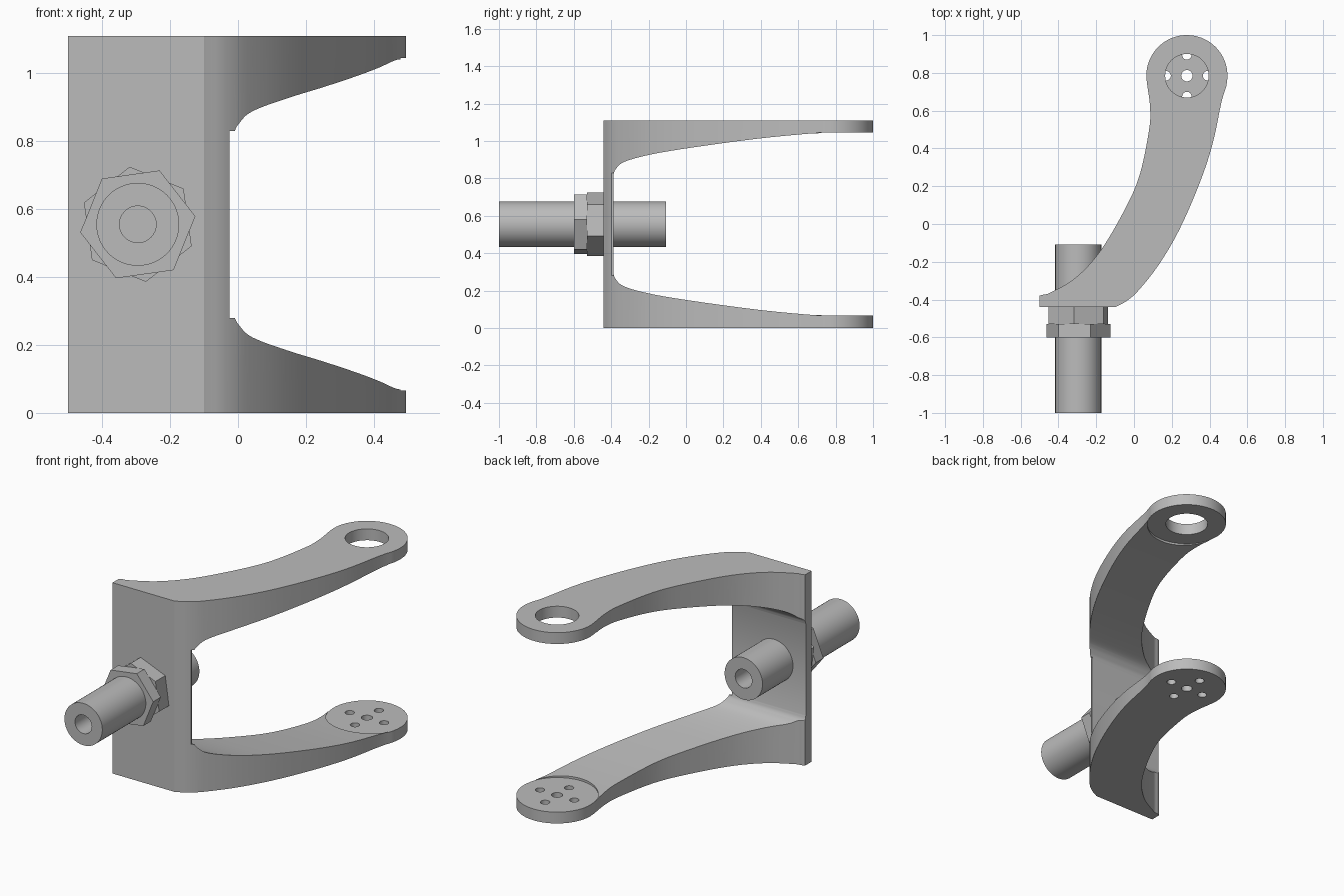
import bpy, bmesh, math
from mathutils import Vector, Matrix

if "Cube" in bpy.data.objects:
    bpy.data.objects.remove(bpy.data.objects["Cube"])

GREY = (0.5, 0.5, 0.5, 1)
metal = bpy.data.materials.new("plain grey metal")
metal.use_nodes = True
metal.diffuse_color = GREY
metal.node_tree.nodes["Principled BSDF"].inputs["Base Color"].default_value = GREY

HEIGHT = 1.11
PIVOT = Vector((0.28, 0.785))
END_R = 0.215
AXIS_X, AXIS_Z = -0.295, HEIGHT / 2


def make(name, bm):
    bmesh.ops.recalc_face_normals(bm, faces=bm.faces)
    mesh = bpy.data.meshes.new(name)
    bm.to_mesh(mesh)
    bm.free()
    mesh.materials.append(metal)
    obj = bpy.data.objects.new(name, mesh)
    bpy.context.collection.objects.link(obj)
    return obj


def prism(name, points, offset):
    """Extrude a closed loop of 3D points along offset."""
    bm = bmesh.new()
    face = bm.faces.new([bm.verts.new(p) for p in points])
    grown = bmesh.ops.extrude_face_region(bm, geom=[face])
    verts = [g for g in grown["geom"] if isinstance(g, bmesh.types.BMVert)]
    bmesh.ops.translate(bm, verts=verts, vec=offset)
    return make(name, bm)


def ring(cx, cy, r, sides, start=0.0):
    step = math.tau / sides
    return [(cx + r * math.cos(start + i * step), cy + r * math.sin(start + i * step))
            for i in range(sides)]


def smooth_path(pts, steps=6):
    """Catmull-Rom curve through 2D points."""
    p = [Vector(q) for q in pts]
    p = [2 * p[0] - p[1]] + p + [2 * p[-1] - p[-2]]
    out = []
    for a, b, c, d in zip(p, p[1:], p[2:], p[3:]):
        for i in range(steps):
            t = i / steps
            out.append(0.5 * (2 * b + (c - a) * t + (2 * a - 5 * b + 4 * c - d) * t * t
                              + (3 * b - a - 3 * c + d) * t ** 3))
    return out + [p[-2]]


def cut(obj, cutter):
    cutter.hide_render = True
    mod = obj.modifiers.new("cut", 'BOOLEAN')
    mod.operation, mod.solver, mod.object = 'DIFFERENCE', 'EXACT', cutter
    bpy.context.view_layer.objects.active = obj
    bpy.ops.object.modifier_apply(modifier=mod.name)
    bpy.data.objects.remove(cutter)


def upright(name, cx, cy, r, z0, z1, sides=32):
    return prism(name, [(x, y, z0) for x, y in ring(cx, cy, r, sides)], (0, 0, z1 - z0))


def along_y(name, r, y0, y1, sides, start=0.0):
    pts = [(x, y0, z) for x, z in ring(AXIS_X, AXIS_Z, r, sides, start)]
    return prism(name, pts, (0, y1 - y0, 0))


def shade(obj):
    bpy.ops.object.select_all(action='DESELECT')
    obj.select_set(True)
    bpy.context.view_layer.objects.active = obj
    bpy.ops.object.shade_smooth_by_angle(angle=math.radians(25))


# Bracket plan outline: outer sweep, rounded end, inner sweep
outer = smooth_path([(-0.1, -0.44), (-0.035, -0.405), (0.03, -0.345), (0.135, -0.21),
                     (0.24, -0.03), (0.345, 0.21), (0.415, 0.42), (0.462, 0.64), (0.489, 0.73)])
inner = smooth_path([(0.068, 0.75), (0.085, 0.62), (0.08, 0.5), (0.03, 0.26), (-0.05, 0.075),
                     (-0.18, -0.145), (-0.31, -0.285), (-0.44, -0.362), (-0.485, -0.375)])
a0, a1 = math.radians(-10), math.radians(186)
tip = [PIVOT + END_R * Vector((math.cos(a), math.sin(a)))
       for a in (a0 + (a1 - a0) * i / 32 for i in range(1, 32))]
plan = [Vector((-0.5, -0.44))] + outer + tip + inner + [Vector((-0.5, -0.38))]
bracket = prism("fork_bracket", [(p.x, p.y, 0) for p in plan], (0, 0, HEIGHT))

# Opening between the two arms, mirrored about mid height
low = smooth_path([(-0.388, 0.29), (-0.375, 0.26), (-0.33, 0.222), (-0.2, 0.185), (0, 0.15),
                   (0.34, 0.103), (0.6, 0.076), (0.75, 0.068), (1.1, 0.068)])
high = [Vector((p.x, HEIGHT - p.y)) for p in reversed(low)]
cut(bracket, prism("opening", [(-1, p.x, p.y) for p in low + high], (2, 0, 0)))

# Eased edge of the back plate
edge = [(-0.025, -0.37), (-0.025, -0.398), (-0.034, -0.45), (0.1, -0.45), (0.1, -0.37)]
cut(bracket, prism("edge_ease", [(x, y, 0.28) for x, y in edge], (0, 0, HEIGHT - 0.56)))

# Spot faces, bearing hole and bolt holes
cut(bracket, upright("spot_face", *PIVOT, END_R + 0.002, 0.066, HEIGHT - 0.066, 64))
cut(bracket, upright("bearing_hole", *PIVOT, 0.115, 0.6, 1.3, 48))
cut(bracket, upright("centre_hole", *PIVOT, 0.03, -0.2, 0.4))
for x, y in ring(*PIVOT, 0.11, 4):
    cut(bracket, upright("bolt_hole", x, y, 0.025, -0.2, 0.4, 24))
shade(bracket)

# Hollow shaft through the plate with two hexagonal nuts
shaft = along_y("hollow_shaft", 0.122, -1, -0.108, 64)
cut(shaft, along_y("bore", 0.054, -1.2, 0.2, 32))
shade(shaft)
for name, y0, y1, turn in (("lock_nut", -0.6, -0.53, 8), ("base_nut", -0.53, -0.44, 38)):
    nut = along_y(name, 0.171, y0, y1, 6, math.radians(turn))
    cut(nut, along_y("nut_bore", 0.121, -0.8, -0.2, 64))
    shade(nut)
